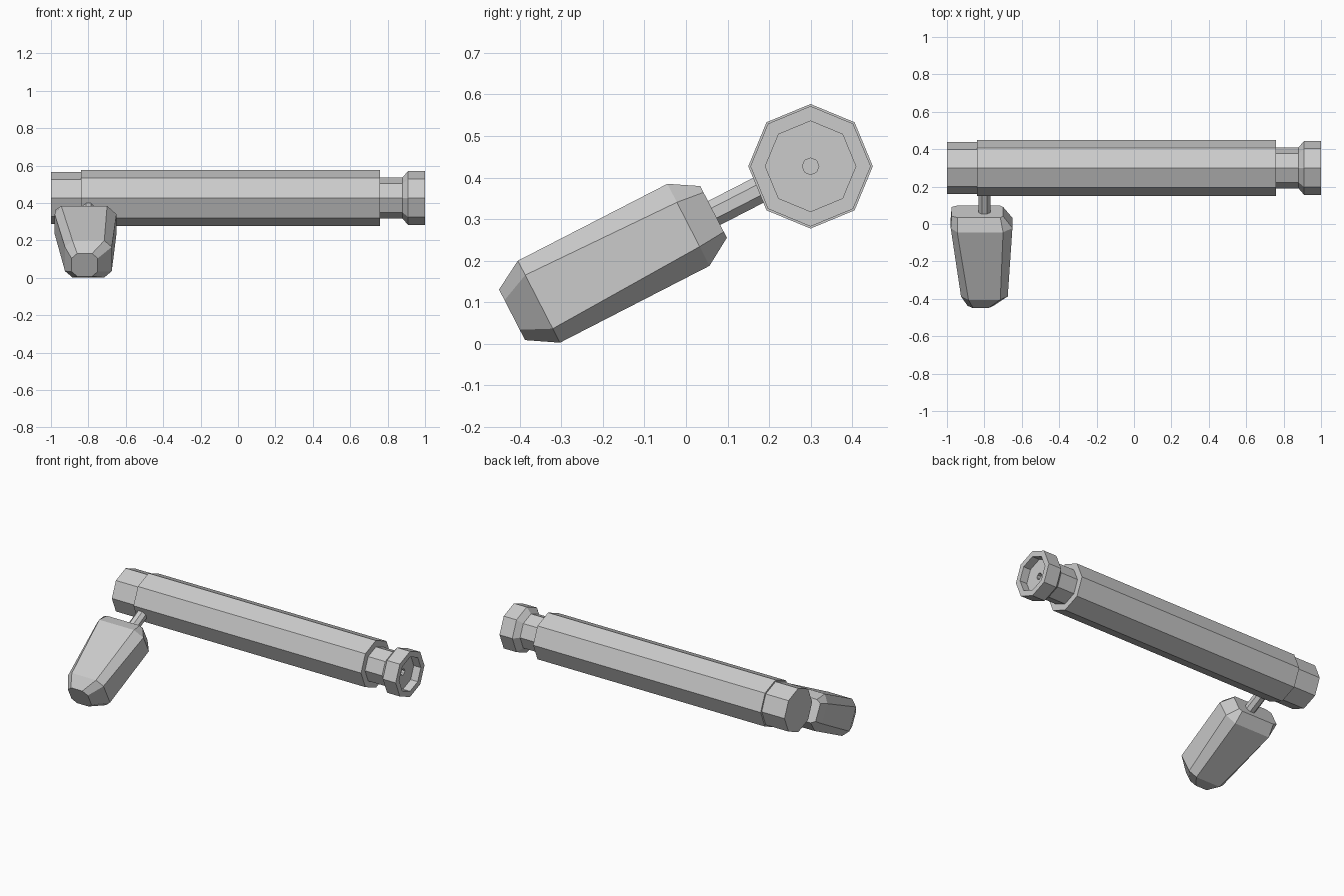
import bpy, bmesh, math
from mathutils import Vector

if "Cube" in bpy.data.objects:
    bpy.data.objects.remove(bpy.data.objects["Cube"])

CY, CZ = 0.30, 0.427               # tube axis
TILT = math.radians(27.2)          # handle slope
U = Vector((0, math.cos(TILT), math.sin(TILT)))    # along handle, towards tube
V = Vector((0, -math.sin(TILT), math.cos(TILT)))   # across handle, upwards


def loft(name, rings):
    """Skin equal-length point rings and cap both ends."""
    bm = bmesh.new()
    vr = [[bm.verts.new(p) for p in r] for r in rings]
    n = len(vr[0])
    for a, b in zip(vr, vr[1:]):
        for i in range(n):
            j = (i + 1) % n
            bm.faces.new((a[i], a[j], b[j], b[i]))
    bm.faces.new(vr[0][::-1])
    bm.faces.new(vr[-1])
    bmesh.ops.recalc_face_normals(bm, faces=bm.faces)
    me = bpy.data.meshes.new(name)
    bm.to_mesh(me)
    bm.free()
    ob = bpy.data.objects.new(name, me)
    bpy.context.collection.objects.link(ob)
    return ob


def turned(name, profile):
    """Eight-sided turned part on the tube axis from (x, radius) pairs."""
    loft(name, [[(x, CY + r * math.cos(i * math.pi / 4), CZ + r * math.sin(i * math.pi / 4))
                 for i in range(8)] for x, r in profile])


def on_handle(x, u, v):
    return Vector((x, CY, CZ)) + U * u + V * v


def handle_ring(u, x_side, x_flat, v_flat, v_side):
    """Chamfered rectangle: each argument pair is (low, high)."""
    (a, d), (b, c), (p, s), (q, r) = x_side, x_flat, v_flat, v_side
    pts = [(b, p), (c, p), (d, q), (d, r), (c, s), (b, s), (a, r), (a, q)]
    return [on_handle(x, u, v) for x, v in pts]


# Tube: rear cap, main body, hollow nozzle
turned("rear_cap", [(-1.0, 0.139), (-0.83, 0.139)])
turned("main_tube", [(-0.84, 0.15), (0.76, 0.15)])
turned("nozzle", [(0.75, 0.11), (0.88, 0.11), (0.91, 0.145), (1.0, 0.145),
                  (1.0, 0.109), (0.95, 0.109), (0.95, 0.02), (0.90, 0.02)])

# Rod joining handle to tube
loft("connecting_rod", [[on_handle(-0.80 + 0.035 * math.cos(i * math.pi / 4 + math.pi / 8), u,
                                   0.006 + 0.035 * math.sin(i * math.pi / 4 + math.pi / 8))
                         for i in range(8)] for u in (-0.30, -0.10)])

# Tapered, chamfered handle block
loft("handle", [
    handle_ring(-0.803, (-0.89, -0.75), (-0.86, -0.78), (-0.058, 0.079), (-0.03, 0.05)),
    handle_ring(-0.731, (-0.925, -0.675), (-0.885, -0.715), (-0.102, 0.12), (-0.064, 0.081)),
    handle_ring(-0.326, (-0.98, -0.65), (-0.945, -0.70), (-0.102, 0.12), (-0.05, 0.07)),
    handle_ring(-0.258, (-0.975, -0.70), (-0.945, -0.715), (-0.061, 0.079), (-0.045, 0.062)),
])
